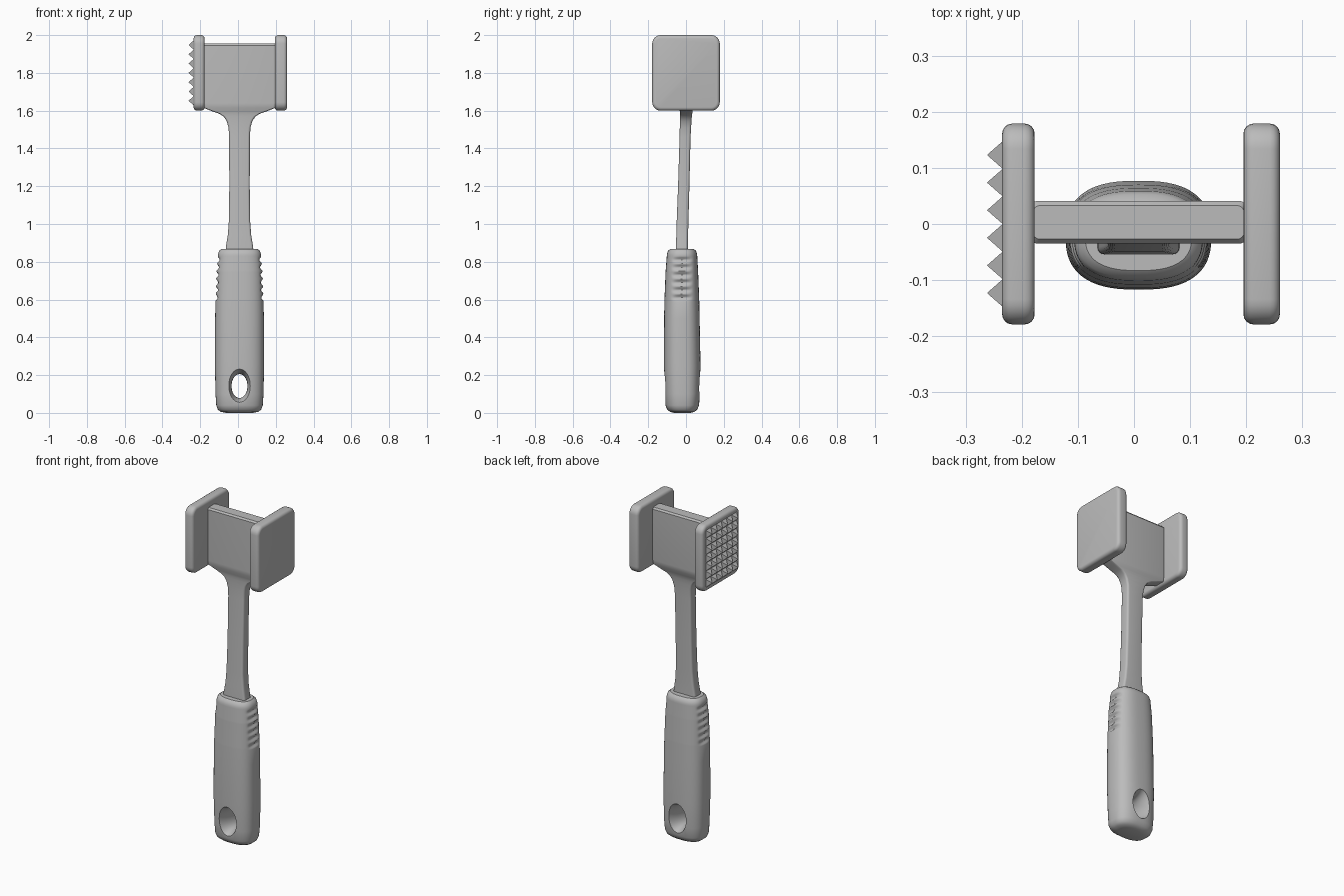
import bpy, bmesh, math
from mathutils import Vector

if "Cube" in bpy.data.objects:
    bpy.data.objects.remove(bpy.data.objects["Cube"], do_unlink=True)

grey = bpy.data.materials.new("plain grey")
grey.use_nodes = True
COLOUR = (0.5, 0.5, 0.5, 1)
grey.diffuse_color = COLOUR
grey.node_tree.nodes["Principled BSDF"].inputs["Base Color"].default_value = COLOUR
CX = 0.008


def finish(name, bm, smooth=True):
    bmesh.ops.recalc_face_normals(bm, faces=bm.faces)
    mesh = bpy.data.meshes.new(name)
    bm.to_mesh(mesh)
    bm.free()
    mesh.materials.append(grey)
    ob = bpy.data.objects.new(name, mesh)
    bpy.context.collection.objects.link(ob)
    if smooth:
        shade(ob)
    return ob


def shade(ob):
    bpy.ops.object.select_all(action="DESELECT")
    ob.select_set(True)
    bpy.context.view_layer.objects.active = ob
    bpy.ops.object.shade_smooth_by_angle(angle=math.radians(35))


def loft(rings):
    bm = bmesh.new()
    loops = [[bm.verts.new(p) for p in ring] for ring in rings]
    n = len(loops[0])
    for a, b in zip(loops, loops[1:]):
        for i in range(n):
            j = (i + 1) % n
            bm.faces.new((a[i], a[j], b[j], b[i]))
    bm.faces.new(loops[0][::-1])
    bm.faces.new(loops[-1])
    return bm


def interp(keys, z):
    """Smoothly blend the values of neighbouring keys."""
    for a, b in zip(keys, keys[1:]):
        if z <= b[0]:
            t = max(0, (z - a[0]) / (b[0] - a[0]))
            return [u + (v - u) * t for u, v in zip(a[1:], b[1:])]
    return list(keys[-1][1:])


def rounded_ring(z, hw, cy, hd, r=0.012, steps=4):
    pts = []
    for q, (sx, sy) in enumerate(((1, 1), (-1, 1), (-1, -1), (1, -1))):
        for k in range(steps + 1):
            a = (q + k / steps) * math.pi / 2
            pts.append((CX + sx * (hw - r) + r * math.cos(a),
                        cy + sy * (hd - r) + r * math.sin(a), z))
    return pts


# Shaft flaring into the flat head block: height, half width, y centre, half depth
shaft_keys = [(0.84, 0.075, -0.022, 0.032), (0.88, 0.072, -0.022, 0.032),
              (0.94, 0.062, -0.02, 0.031), (1.02, 0.056, -0.018, 0.031),
              (1.2, 0.054, -0.012, 0.03), (1.46, 0.055, -0.005, 0.029),
              (1.51, 0.058, -0.003, 0.03), (1.545, 0.068, -0.002, 0.031),
              (1.57, 0.085, -0.001, 0.032), (1.585, 0.11, 0, 0.033),
              (1.597, 0.145, 0.001, 0.034), (1.615, 0.19, 0.002, 0.036),
              (1.64, 0.192, 0.003, 0.038), (1.945, 0.192, 0.003, 0.038)]
rings = [rounded_ring(*k) for k in shaft_keys]
rings.append(rounded_ring(1.955, 0.188, 0.003, 0.03))
finish("shaft_and_head_block", loft(rings))


# Grip: superellipse sections with ribbed sides
grip_keys = [(0.0, 0.07, -0.02, 0.045), (0.006, 0.1, -0.02, 0.065),
             (0.018, 0.115, -0.02, 0.08), (0.04, 0.123, -0.02, 0.089),
             (0.1, 0.127, -0.019, 0.093), (0.25, 0.13, -0.02, 0.097),
             (0.5, 0.129, -0.022, 0.094), (0.6, 0.127, -0.022, 0.092),
             (0.75, 0.122, -0.022, 0.086), (0.84, 0.114, -0.021, 0.08),
             (0.858, 0.108, -0.021, 0.074), (0.868, 0.095, -0.021, 0.062)]
RIB_LOW, RIB_HIGH, RIBS = 0.59, 0.83, 6


def grip_ring(z, sides=64, power=2.6):
    hw, cy, hd = interp(grip_keys, z)
    pts = []
    for i in range(sides):
        a = i / sides * math.tau
        c, s = math.cos(a), math.sin(a)
        x = math.copysign(abs(c) ** (2 / power), c) * hw
        y = math.copysign(abs(s) ** (2 / power), s) * hd
        if RIB_LOW < z < RIB_HIGH:
            wave = 0.5 - 0.5 * math.cos((z - RIB_LOW) / (RIB_HIGH - RIB_LOW) * RIBS * math.tau)
            x -= math.copysign(0.012 * wave * max(0, 1 - (y / 0.055) ** 2), c)
        pts.append((CX + x, cy + y, z))
    return pts


levels = {k[0] for k in grip_keys}
levels |= {RIB_LOW + (RIB_HIGH - RIB_LOW) * i / (RIBS * 8) for i in range(RIBS * 8 + 1)}
grip = finish("grip", loft([grip_ring(z) for z in sorted(levels)]), smooth=False)

# Flared oval hanging hole
hole_rings = []
for i in range(17):
    t = i / 8 - 1
    size = 0.68 + 0.38 * abs(t) ** 2.2
    hole_rings.append([(CX + 0.062 * size * math.cos(a), -0.02 + 0.11 * t,
                        0.142 + 0.093 * size * math.sin(a))
                       for a in (k / 40 * math.tau for k in range(40))])
cutter = finish("hole_cutter", loft(hole_rings), smooth=False)
cutter.hide_render = True
cut = grip.modifiers.new("hole", "BOOLEAN")
cut.operation, cut.solver, cut.object = "DIFFERENCE", "EXACT", cutter
bpy.context.view_layer.objects.active = grip
bpy.ops.object.modifier_apply(modifier=cut.name)
bpy.data.objects.remove(cutter, do_unlink=True)
shade(grip)


# Striking plates with rounded corners and rims
def plate(name, x0, x1):
    bm = bmesh.new()
    bmesh.ops.create_cube(bm, size=1)
    for v in bm.verts:
        v.co = Vector(((x0 + x1) / 2 + v.co.x * (x1 - x0), v.co.y * 0.358, 1.8 + v.co.z * 0.4))
    corners = [e for e in bm.edges if abs(e.verts[0].co.x - e.verts[1].co.x) > 0.01]
    bmesh.ops.bevel(bm, geom=corners, offset=0.045, segments=6, profile=0.5, affect="EDGES")
    rims = [e for e in bm.edges if abs(e.verts[0].co.x - e.verts[1].co.x) < 0.001]
    bmesh.ops.bevel(bm, geom=rims, offset=0.018, segments=4, profile=0.5, affect="EDGES")
    finish(name, bm)


plate("smooth_plate", 0.195, 0.26)
plate("toothed_plate", -0.235, -0.177)

# Pyramid teeth
bm = bmesh.new()
PITCH, COLS, ROWS = 0.0492, 6, 7
for c in range(COLS):
    for r in range(ROWS):
        y = (c - (COLS - 1) / 2) * PITCH
        z = 1.8 + (r - (ROWS - 1) / 2) * PITCH
        h = PITCH / 2
        base = [bm.verts.new((-0.234, y + dy * h, z + dz * h))
                for dy, dz in ((-1, -1), (1, -1), (1, 1), (-1, 1))]
        tip = bm.verts.new((-0.262, y, z))
        bm.faces.new(base)
        for i in range(4):
            bm.faces.new((base[i], base[(i + 1) % 4], tip))
finish("teeth", bm, smooth=False)
